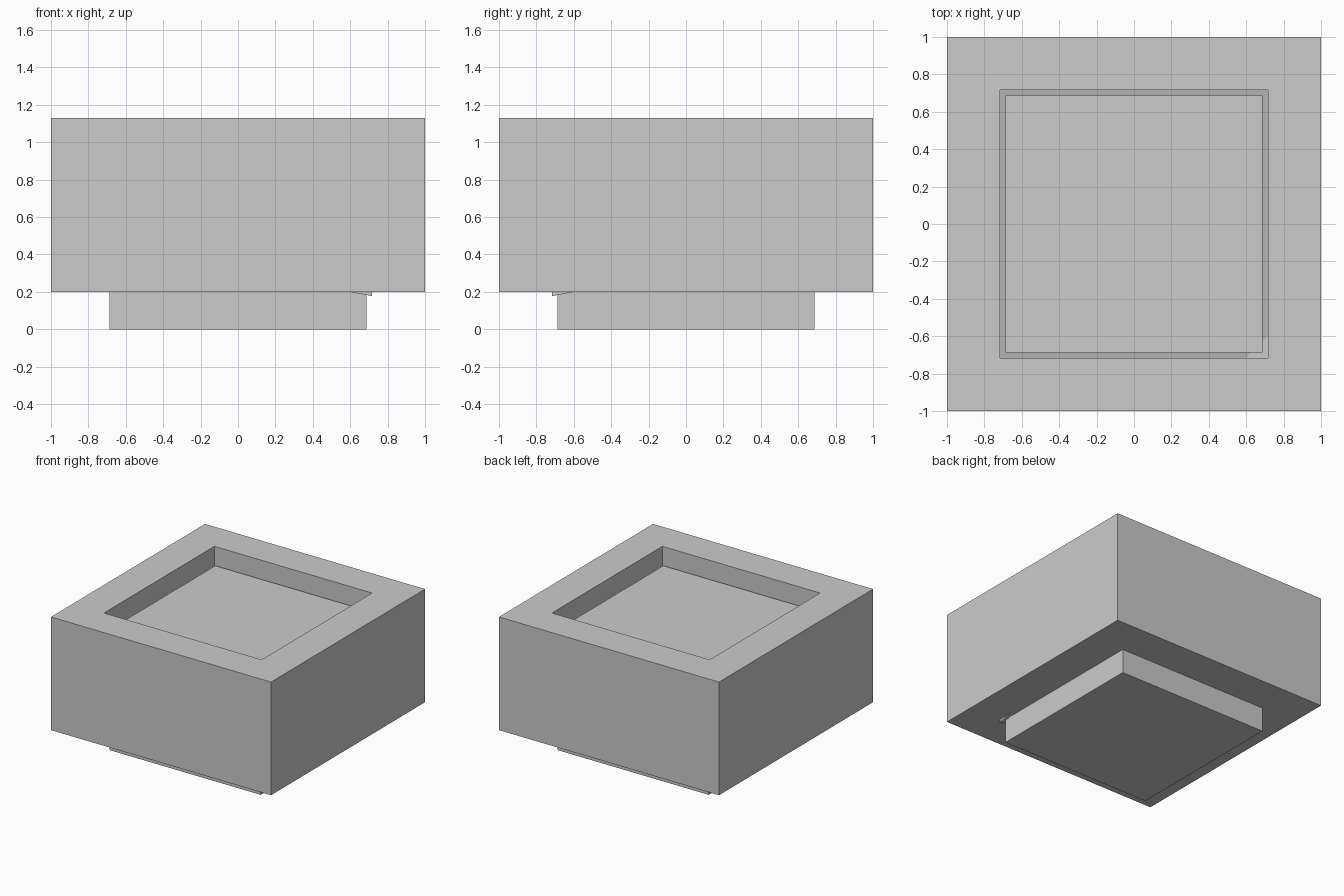
import bpy, bmesh

if "Cube" in bpy.data.objects:
    bpy.data.objects.remove(bpy.data.objects["Cube"])

BODY_BOTTOM, BODY_TOP = 0.20, 1.13
HOLE = 0.717      # half width of the opening
CORE = 0.687      # half width of the inner block and foot
CORNERS = [(-1, -1), (1, -1), (1, 1), (-1, 1)]


def ring(bm, half, height):
    """Square loop; height is a function of the corner signs."""
    return [bm.verts.new((x * half, y * half, height(x, y))) for x, y in CORNERS]


def bridge(bm, a, b):
    for i in range(4):
        j = (i + 1) % 4
        bm.faces.new((a[i], a[j], b[j], b[i]))


def finish(bm, name):
    mesh = bpy.data.meshes.new(name)
    bm.to_mesh(mesh)
    bm.free()
    bpy.context.collection.objects.link(bpy.data.objects.new(name, mesh))


# outer block with square well; well floor tilts, its low corner just pokes out below
bm = bmesh.new()
bottom = ring(bm, 1, lambda x, y: BODY_BOTTOM)
top = ring(bm, 1, lambda x, y: BODY_TOP)
rim = ring(bm, HOLE, lambda x, y: BODY_TOP)
well = ring(bm, HOLE, lambda x, y: 0.438 + 0.13 * (y - x))
bm.faces.new(bottom[::-1])
for a, b in ((bottom, top), (top, rim), (rim, well)):
    bridge(bm, a, b)
bm.faces.new(well)
finish(bm, "outer_block")

# inner block: recessed panel on top, foot underneath
bm = bmesh.new()
low = ring(bm, CORE, lambda x, y: 0.0)
high = ring(bm, CORE, lambda x, y: 0.99)
bm.faces.new(low[::-1])
bridge(bm, low, high)
bm.faces.new(high)
finish(bm, "inner_block_and_foot")
